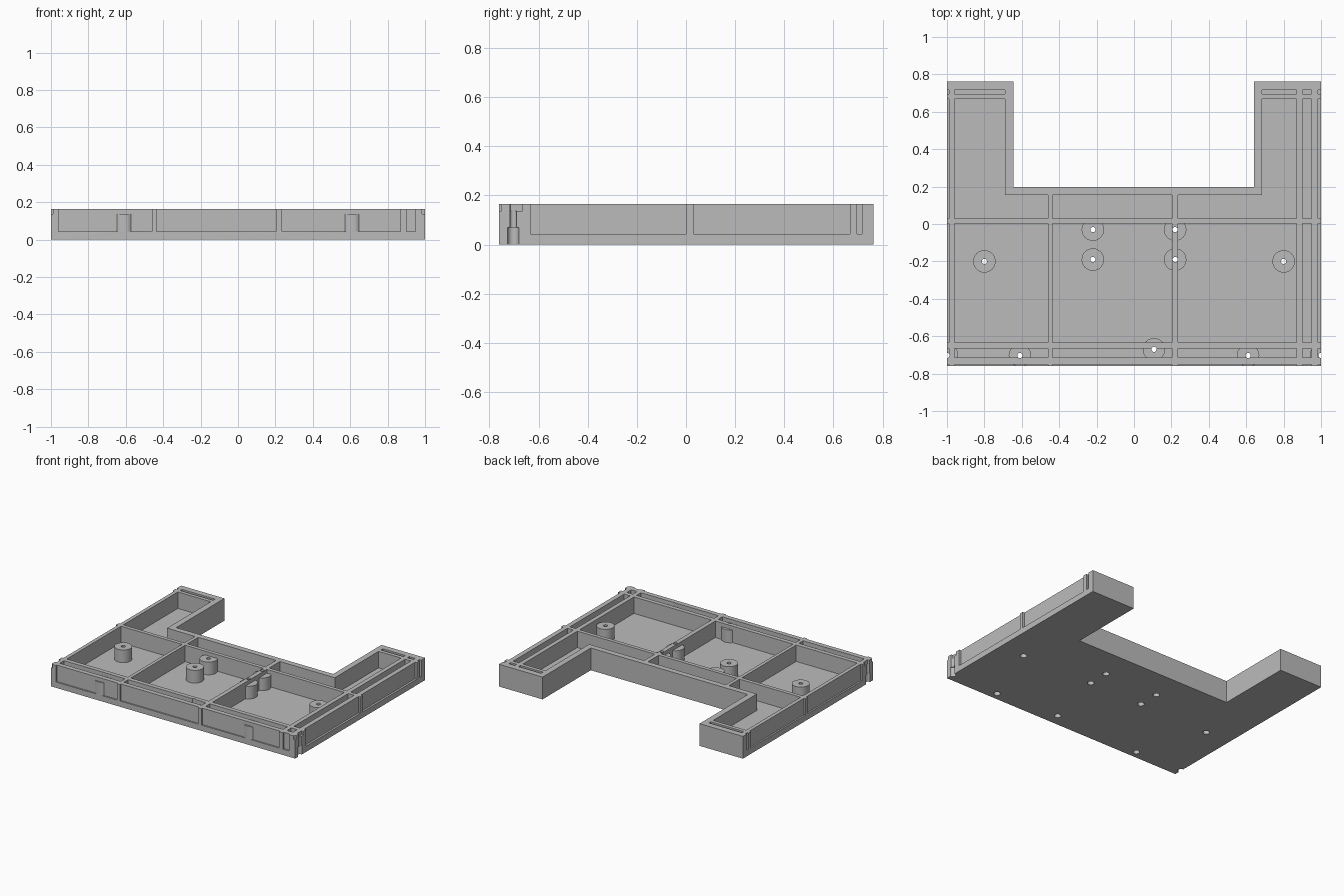
import bpy
import bmesh
from mathutils import Matrix

if "Cube" in bpy.data.objects:
    bpy.data.objects.remove(bpy.data.objects["Cube"], do_unlink=True)

HEIGHT, FLOOR, BOSS_TOP = 0.165, 0.043, 0.137
OUT = 0.03  # overshoot of open pockets

grey = bpy.data.materials.new("grey plastic")
grey.use_nodes = True
colour = (0.5, 0.5, 0.5, 1)
grey.diffuse_color = colour
grey.node_tree.nodes["Principled BSDF"].inputs["Base Color"].default_value = colour


def make_object(name, bm):
    bmesh.ops.recalc_face_normals(bm, faces=bm.faces)
    mesh = bpy.data.meshes.new(name)
    bm.to_mesh(mesh)
    bm.free()
    mesh.materials.append(grey)
    obj = bpy.data.objects.new(name, mesh)
    bpy.context.collection.objects.link(obj)
    return obj


def prism(bm, outline, z0, z1):
    face = bm.faces.new([bm.verts.new((x, y, z0)) for x, y in outline])
    top = bmesh.ops.extrude_face_region(bm, geom=[face])["geom"]
    verts = [v for v in top if isinstance(v, bmesh.types.BMVert)]
    bmesh.ops.translate(bm, verts=verts, vec=(0, 0, z1 - z0))


def box(bm, xs, ys, z0, z1):
    (a, b), (c, d) = xs, ys
    prism(bm, [(a, c), (b, c), (b, d), (a, d)], z0, z1)


def cylinder(bm, x, y, radius, z0, z1, sides=32):
    bmesh.ops.create_cone(bm, cap_ends=True, segments=sides, radius1=radius,
                          radius2=radius, depth=z1 - z0,
                          matrix=Matrix.Translation((x, y, (z0 + z1) / 2)))


def cut(obj, cutter):
    mod = obj.modifiers.new("cut", "BOOLEAN")
    mod.operation = "DIFFERENCE"
    mod.solver = "EXACT"
    mod.object = cutter
    bpy.context.view_layer.objects.active = obj
    bpy.ops.object.modifier_apply(modifier=mod.name)
    bpy.data.objects.remove(cutter, do_unlink=True)


# Screw post positions
posts = [(sx * x, y) for sx in (-1, 1)
         for x, y in ((0.22, -0.03), (0.22, -0.19), (0.8, -0.2), (0.61, -0.703), (1, -0.703))]
posts.append((0.107, -0.67))

# Solid U-shaped block
bm = bmesh.new()
prism(bm, [(-1, -0.76), (1, -0.76), (1, 0.762), (0.642, 0.762),
           (0.642, 0.197), (-0.645, 0.197), (-0.645, 0.762), (-1, 0.762)], 0, HEIGHT)
tray = make_object("tray", bm)

# Pockets between the ribs
left_edge, right_edge = (-1 - OUT, -0.988), (0.985, 1 + OUT)
bays = [(-0.96, -0.46), (-0.435, 0.203), (0.235, 0.87)]
slot = (0.902, 0.95)
front_rows = [(-0.76 - OUT, -0.75), (-0.715, -0.665), (-0.633, 0.002)]
arm_row, back_row = (0.03, 0.667), (0.695, 0.717)
top = HEIGHT + OUT
bm = bmesh.new()
for row in front_rows:
    for column in [left_edge, *bays, slot, right_edge]:
        box(bm, column, row, FLOOR, top)
for row in (arm_row, back_row):
    for column in (left_edge, slot, right_edge):
        box(bm, column, row, FLOOR, top)

# Middle rear bay, L-shaped arm bays and narrow rear slots
inner_y = 0.155
box(bm, bays[1], (arm_row[0], inner_y), FLOOR, top)
for outer, inner, step in ((-0.96, -0.46, -0.69), (0.87, 0.235, 0.685)):
    y0, y1 = arm_row
    prism(bm, [(outer, y0), (inner, y0), (inner, inner_y),
               (step, inner_y), (step, y1), (outer, y1)], FLOOR, top)
    box(bm, sorted((outer, step)), back_row, FLOOR, top)
pockets = make_object("pocket_cutter", bm)

# Posts are left standing inside the pockets
bm = bmesh.new()
for x, y in posts:
    cylinder(bm, x, y, 0.06, 0.01, BOSS_TOP)
cut(pockets, make_object("post_cutter", bm))
cut(tray, pockets)

# Screw holes, wider at the bottom
for radius, z0, z1 in ((0.014, -OUT, top), (0.023, -OUT, 0.07)):
    bm = bmesh.new()
    for x, y in posts:
        cylinder(bm, x, y, radius, z0, z1, 20)
    cut(tray, make_object("hole_cutter", bm))

bpy.ops.object.select_all(action="DESELECT")
tray.select_set(True)
bpy.context.view_layer.objects.active = tray
bpy.ops.object.shade_smooth_by_angle()
